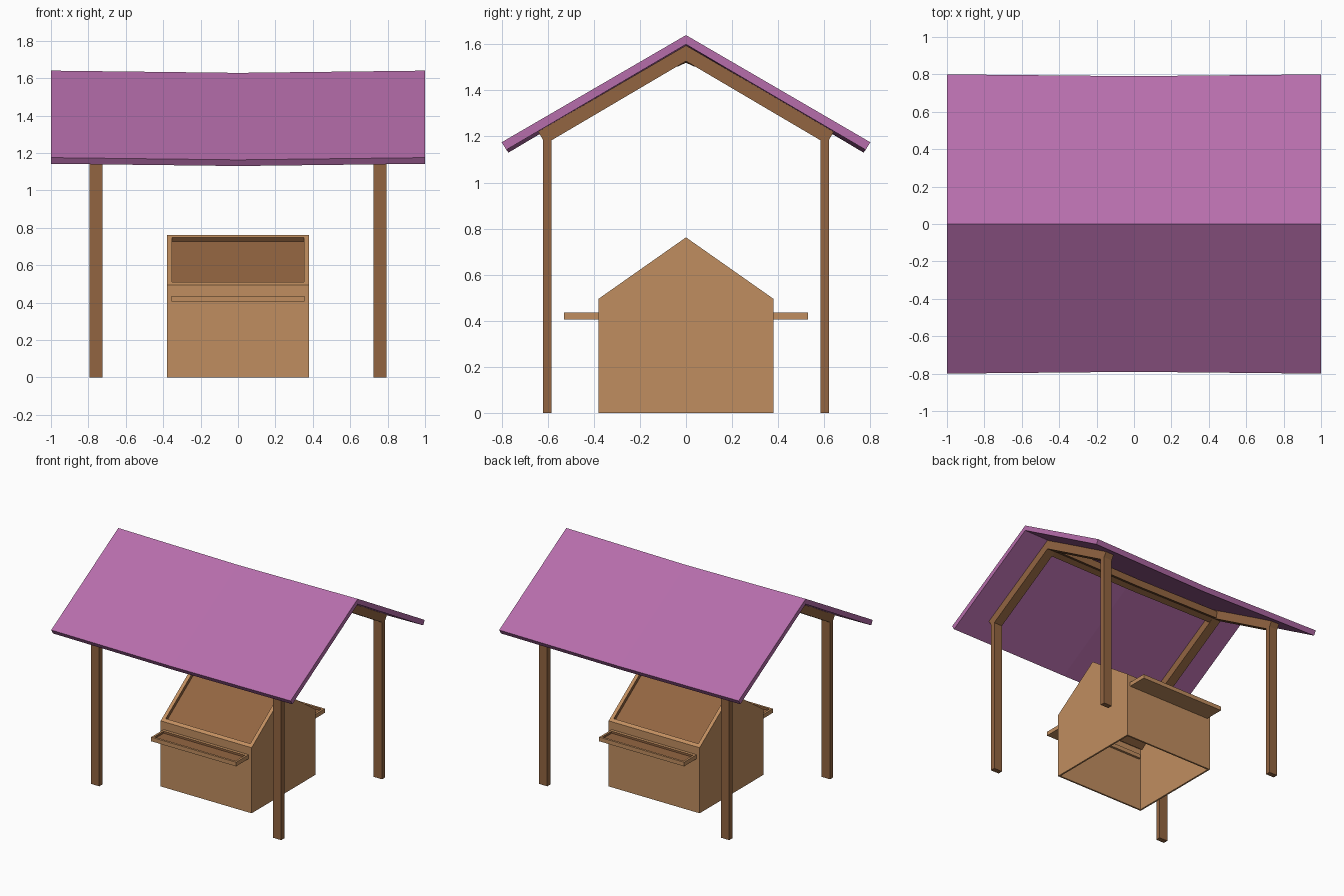
import bpy, bmesh
from mathutils import Vector

if "Cube" in bpy.data.objects:
    bpy.data.objects.remove(bpy.data.objects["Cube"])


def material(name, rgb):
    m = bpy.data.materials.new(name)
    m.diffuse_color = (*rgb, 1)
    m.use_nodes = True
    m.node_tree.nodes["Principled BSDF"].inputs["Base Color"].default_value = m.diffuse_color
    return m


PURPLE = material("purple roof", (0.47, 0.155, 0.41))
LIGHT = material("light wood", (0.53, 0.27, 0.115))
DARK = material("dark wood", (0.29, 0.13, 0.053))


def finish(bm, name, mats):
    bmesh.ops.recalc_face_normals(bm, faces=bm.faces)
    me = bpy.data.meshes.new(name)
    bm.to_mesh(me)
    bm.free()
    ob = bpy.data.objects.new(name, me)
    bpy.context.collection.objects.link(ob)
    for m in mats:
        me.materials.append(m)
    return ob


def loft(name, half, stations, mat):
    """Mirror a half (y, z) outline in y and sweep it through (x, sag) stations."""
    outline = half + [(-y, z) for y, z in reversed(half) if y > 0]
    bm = bmesh.new()
    rings = [[bm.verts.new((x, y * (1 - sag), z - sag)) for y, z in outline]
             for x, sag in stations]
    n = len(outline)
    for a, b in zip(rings, rings[1:]):
        for i in range(n):
            j = (i + 1) % n
            bm.faces.new((a[i], a[j], b[j], b[i]))
    bm.faces.new(rings[0])
    bm.faces.new(rings[-1])
    return finish(bm, name, [mat])


def box(bm, lo, hi):
    r = bmesh.ops.create_cube(bm, size=1)
    for v in r["verts"]:
        v.co = Vector([(l + h) / 2 + c * (h - l) for l, h, c in zip(lo, hi, v.co)])


def sink(bm, faces, border, depth):
    """Inset faces, push them in and paint floor and sides with slot 1."""
    for f in faces:
        bmesh.ops.inset_region(bm, faces=[f], thickness=border)
        n = f.normal.copy()
        r = bmesh.ops.extrude_discrete_faces(bm, faces=[f])
        floor = r["faces"][0]
        for v in floor.verts:
            v.co -= n * depth
        floor.material_index = 1
        for e in floor.edges:
            for g in e.link_faces:
                g.material_index = 1


# Roof sheet with a slight sag in the middle
roof_half = [(0, 1.60), (0.78, 1.14), (0.80, 1.175), (0, 1.64)]
roof = [(0, 1.64), (0.80, 1.175), (0.78, 1.142), (0, 1.60)]
bm = bmesh.new()
stations = [(-1, 0), (0, 0.012), (1, 0)]
outline = roof[:3] + [roof[3]] + [(-y, z) for y, z in reversed(roof[1:3])]
loft("roof", roof, stations, PURPLE)
bm.free()

# Rafter pairs and posts
for side, label in ((-1, "left"), (1, "right")):
    xs = sorted((side * 0.725, side * 0.795))
    loft(label + "_rafters",
         [(0, 1.595), (0.642, 1.221), (0.61, 1.168), (0, 1.527)],
         [(x, 0) for x in xs], DARK)
    for sy, end in ((-1, "front"), (1, "back")):
        ys = sorted((sy * 0.583, sy * 0.62))
        bm = bmesh.new()
        box(bm, (xs[0], ys[0], 0), (xs[1], ys[1], 1.19))
        finish(bm, f"{end}_{label}_post", [DARK])

# Ridge beam, sagging with the roof
loft("ridge_beam", [(0, 1.59), (0.045, 1.565), (0.04, 1.512), (0, 1.53)],
     [(-0.725, 0.002), (0, 0.01), (0.725, 0.002)], DARK)

# Hollow hut body, open underneath, with a sunken panel in each slope
bm = bmesh.new()
pts = [(-0.38, 0), (-0.38, 0.495), (0, 0.762), (0.38, 0.495), (0.38, 0)]
ends = [[bm.verts.new((x, y, z)) for y, z in pts] for x in (-0.38, 0.38)]
for e in ends:
    bm.faces.new(e)
for i in range(4):
    bm.faces.new((ends[0][i], ends[0][i + 1], ends[1][i + 1], ends[1][i]))
bmesh.ops.recalc_face_normals(bm, faces=bm.faces)
bm.normal_update()
if sum(f.normal.z for f in bm.faces) < 0:
    bmesh.ops.reverse_faces(bm, faces=bm.faces)
    bm.normal_update()
sink(bm, [f for f in bm.faces if f.normal.z > 0.3], 0.038, 0.025)
body = finish(bm, "hut_body", [LIGHT, DARK])
mod = body.modifiers.new("wall thickness", 'SOLIDIFY')
mod.thickness = 0.018
mod.offset = -1

# Serving trays through the front and back walls
for sy, end in ((-1, "front"), (1, "back")):
    ys = sorted((sy * 0.35, sy * 0.53))
    bm = bmesh.new()
    box(bm, (-0.355, ys[0], 0.405), (0.355, ys[1], 0.436))
    bm.normal_update()
    top = [f for f in bm.faces if f.normal.z > 0.9][0]
    bmesh.ops.inset_region(bm, faces=[top], thickness=0.022)
    # keep a rim along the hut wall
    for v in top.verts:
        if abs(v.co.y) < 0.45:
            v.co.y = sy * 0.402
    bm.normal_update()
    sink(bm, [top], 0.001, 0.015)
    finish(bm, end + "_tray", [LIGHT, DARK])
